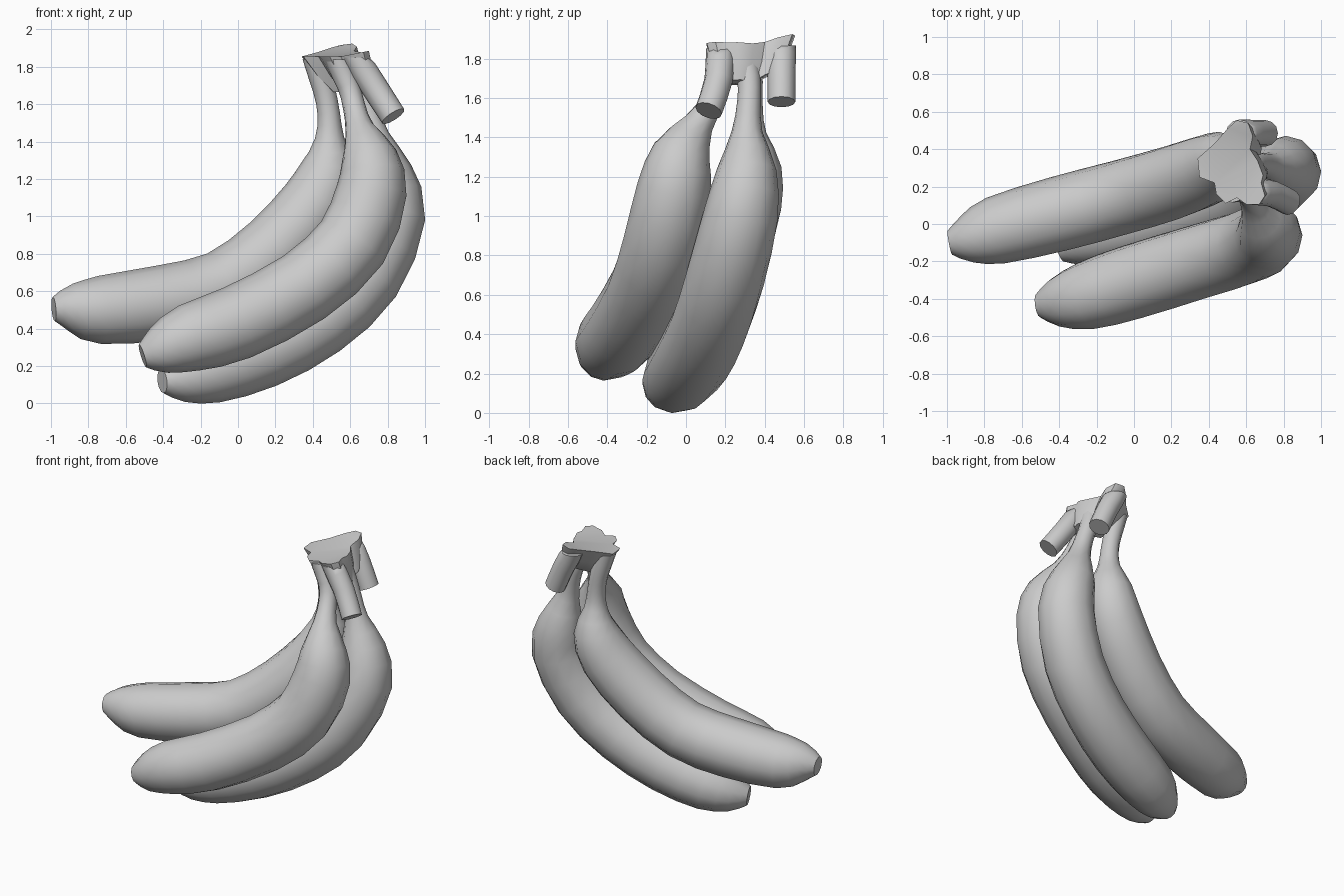
import bpy
import bmesh
import math
from mathutils import Vector

default_cube = bpy.data.objects.get("Cube")
if default_cube:
    bpy.data.objects.remove(default_cube, do_unlink=True)

# The single plain skin colour
skin = bpy.data.materials.new("light_grey_skin")
skin.use_nodes = True
colour = (0.6, 0.6, 0.6, 1)
skin.diffuse_color = colour
skin.node_tree.nodes["Principled BSDF"].inputs["Base Color"].default_value = colour

SIDES = 12


def refine(stations):
    """Insert a smooth midpoint between each pair of (x, y, z, radius) stations."""
    pts = [Vector(s) for s in stations]
    result = []
    last = len(pts) - 1
    for i in range(last):
        before, after = pts[max(i - 1, 0)], pts[min(i + 2, last)]
        middle = (9 * (pts[i] + pts[i + 1]) - before - after) / 16
        result += [pts[i], middle]
    return result + [pts[last]]


def loft(name, rings):
    """Skin a list of point rings, close both ends and shade smoothly."""
    bm = bmesh.new()
    rings = [[bm.verts.new(p) for p in ring] for ring in rings]
    count = len(rings[0])
    for low, high in zip(rings, rings[1:]):
        for k in range(count):
            n = (k + 1) % count
            bm.faces.new((low[k], low[n], high[n], high[k]))
    ends = [bm.faces.new(rings[0]), bm.faces.new(rings[-1])]
    bmesh.ops.triangulate(bm, faces=ends)
    bmesh.ops.recalc_face_normals(bm, faces=bm.faces)
    mesh = bpy.data.meshes.new(name)
    bm.to_mesh(mesh)
    bm.free()
    mesh.materials.append(skin)
    obj = bpy.data.objects.new(name, mesh)
    bpy.context.collection.objects.link(obj)
    bpy.ops.object.select_all(action="DESELECT")
    obj.select_set(True)
    bpy.context.view_layer.objects.active = obj
    bpy.ops.object.shade_smooth_by_angle(angle=math.radians(50))


def sweep(name, path, radii):
    """Loft round rings along a path; the crown end is sliced level."""
    stations = refine([(*p, r) for p, r in zip(path, radii)])
    rings = []
    last = len(stations) - 1
    for i, station in enumerate(stations):
        ahead = stations[min(i + 1, last)].to_3d()
        behind = stations[max(i - 1, 0)].to_3d()
        tangent = (ahead - behind).normalized()
        if i == last:
            tangent = Vector((0, 0, 1))
        across = Vector((0, 1, 0)).cross(tangent).normalized()
        other = tangent.cross(across)
        ring = []
        for k in range(SIDES):
            angle = math.tau * k / SIDES
            offset = across * math.cos(angle) + other * math.sin(angle)
            ring.append(station.to_3d() + offset * station.w)
        rings.append(ring)
    loft(name, rings)


# Fruit thickness from blossom tip, through the body, to the neck and crown
fruit_radii = [.065, .13, .182, .2, .2, .2, .188, .15, .078, .06, .06, .065]

sweep("front_fruit", [
    (-.51, -.435, .255), (-.42, -.42, .285), (-.26, -.385, .35), (-.01, -.31, .43),
    (.35, -.2, .62), (.61, -.12, .86), (.715, -.06, 1.14), (.7, -.02, 1.32),
    (.65, .065, 1.47), (.62, .14, 1.59), (.59, .175, 1.7), (.525, .18, 1.84),
], fruit_radii)

sweep("long_back_fruit", [
    (-.985, -.1, .505), (-.89, -.08, .51), (-.74, -.035, .5), (-.4, .055, .54),
    (-.08, .14, .62), (.2, .22, .82), (.415, .3, 1.07), (.485, .335, 1.26),
    (.49, .33, 1.42), (.485, .33, 1.55), (.46, .33, 1.68), (.41, .32, 1.84),
], fruit_radii)

sweep("lower_fruit", [
    (-.405, -.14, .12), (-.31, -.1, .135), (-.15, -.04, .18), (.13, .035, .28),
    (.43, .12, .445), (.68, .2, .685), (.815, .28, 1.01), (.78, .31, 1.24),
    (.73, .31, 1.43), (.69, .32, 1.58), (.65, .32, 1.7), (.61, .29, 1.84),
], fruit_radii)

# Cut stems hanging from the crown
stem_radii = [.07, .072, .074]
sweep("front_cut_stem", [(.83, .115, 1.535), (.73, .165, 1.69), (.625, .175, 1.85)], stem_radii)
sweep("back_cut_stem", [(.705, .485, 1.58), (.635, .485, 1.74), (.565, .485, 1.865)], stem_radii)

# Crown web that joins the stems: a lobed outline narrowing downwards
crown_outline = [
    (.35, .25), (.34, .35), (.43, .43), (.5, .51), (.55, .555), (.61, .54),
    (.635, .47), (.62, .4), (.66, .34), (.69, .26), (.68, .22), (.7, .15),
    (.67, .105), (.6, .105), (.55, .14), (.49, .11), (.44, .16), (.43, .22),
]
crown_rings = []
for drop, scale in ((.19, .6), (.1, .85), (0, 1)):
    ring = []
    for x, y in crown_outline:
        rise = .3 * max(0, y - .35) + .2 * max(0, x - .55)
        ring.append((.54 + (x - .54) * scale + drop * .45,
                     .3 + (y - .3) * scale,
                     1.855 - drop + rise))
    crown_rings.append(ring)
loft("crown", crown_rings)
